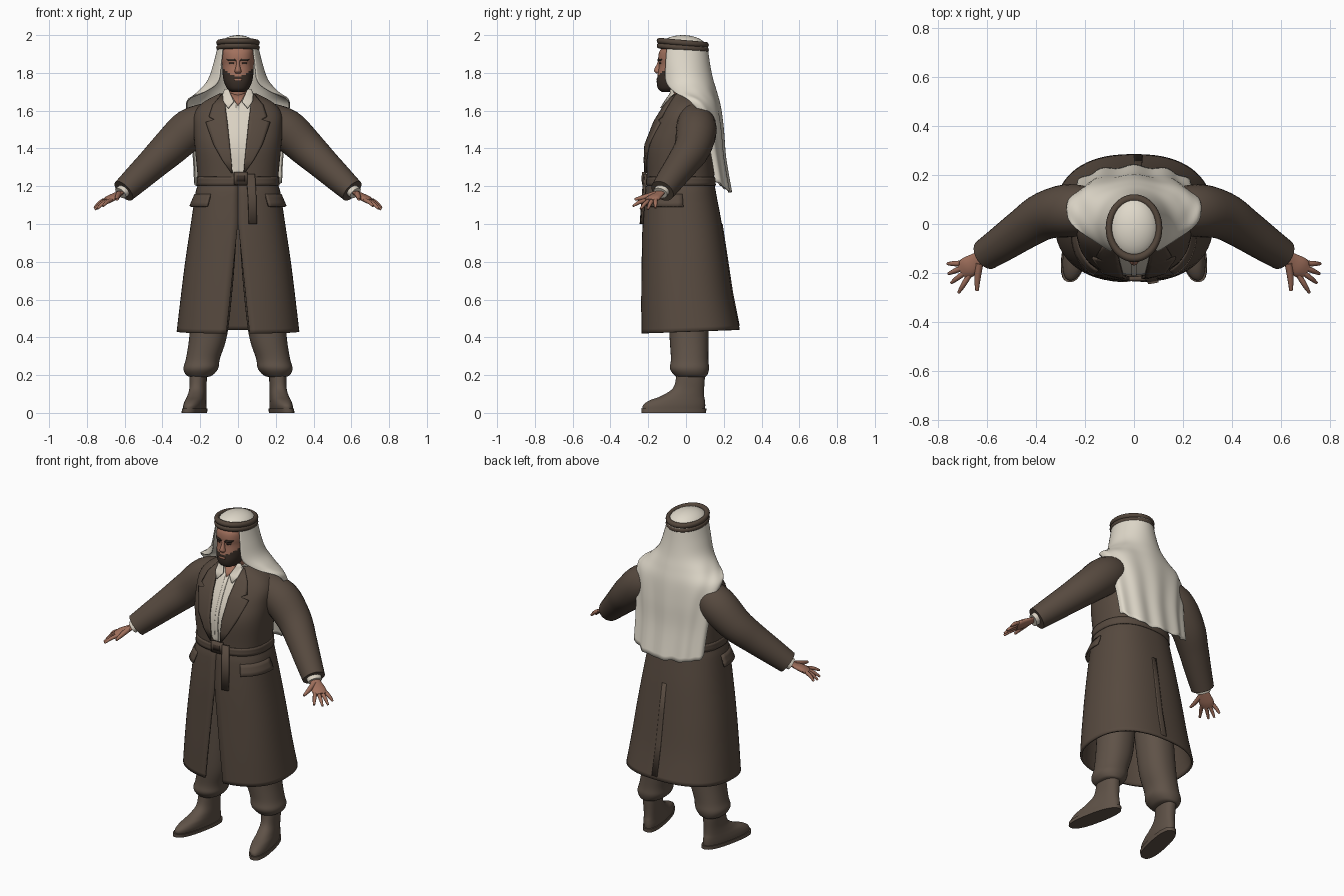
import bpy, math
from mathutils import Vector

cube = bpy.data.objects.get("Cube")
if cube:
    bpy.data.objects.remove(cube, do_unlink=True)


def material(name, r, g, b):
    mat = bpy.data.materials.new(name)
    mat.use_nodes = True
    mat.diffuse_color = (r, g, b, 1)
    shader = mat.node_tree.nodes["Principled BSDF"]
    shader.inputs["Base Color"].default_value = (r, g, b, 1)
    shader.inputs["Roughness"].default_value = 0.9
    return mat


COAT = material("coat brown", .095, .068, .05)
TROUSER = material("trouser brown", .115, .085, .064)
CORD = material("headband brown", .085, .06, .043)
SCARF = material("scarf cream", .74, .69, .59)
SHIRT = material("shirt cream", .70, .64, .54)
SKIN = material("skin", .36, .165, .11)
HAIR = material("dark hair", .04, .027, .02)


def resample(rows, steps=5):
    """Catmull-Rom interpolation of a list of equal-length tuples."""
    out = []
    for i in range(len(rows) - 1):
        quad = (rows[max(i - 1, 0)], rows[i], rows[i + 1], rows[min(i + 2, len(rows) - 1)])
        for k in range(steps):
            t = k / steps
            out.append(tuple(b + .5 * t * (c - a + t * (2*a - 5*b + 4*c - d + t * (3*(b - c) + d - a)))
                             for a, b, c, d in zip(*quad)))
    return out + [tuple(rows[-1])]


def lookup(rows, z):
    """Linear lookup in rows sorted by their first value."""
    if z <= rows[0][0]:
        return rows[0]
    for low, high in zip(rows, rows[1:]):
        if z <= high[0]:
            t = (z - low[0]) / (high[0] - low[0])
            return tuple(a + (b - a) * t for a, b in zip(low, high))
    return rows[-1]


def grid(name, points, mat, closed=False, caps=False, thick=0, angle=40):
    """Skin a list of point rows into one smooth mesh object."""
    width = len(points[0])
    verts = [tuple(p) for row in points for p in row]
    faces = []
    for i in range(len(points) - 1):
        for j in range(width if closed else width - 1):
            k = (j + 1) % width
            faces.append((i*width + j, i*width + k, (i+1)*width + k, (i+1)*width + j))
    if caps:
        faces.append(tuple(reversed(range(width))))
        faces.append(tuple(range(len(verts) - width, len(verts))))
    mesh = bpy.data.meshes.new(name)
    mesh.from_pydata(verts, [], faces)
    mesh.materials.append(mat)
    obj = bpy.data.objects.new(name, mesh)
    bpy.context.collection.objects.link(obj)
    if thick:
        solid = obj.modifiers.new("thickness", "SOLIDIFY")
        solid.thickness, solid.offset = thick, -1
    bpy.ops.object.select_all(action="DESELECT")
    obj.select_set(True)
    bpy.context.view_layer.objects.active = obj
    bpy.ops.object.shade_smooth_by_angle(angle=math.radians(angle))
    return obj


def power(v, e):
    return math.copysign(abs(v) ** e, v)


def ring_point(row, a, n=2.4, off=0):
    """Point at angle a from the front on a ring (z, centre x, half width, front y, back y)."""
    z, cx, rx, front, back = row
    return (cx + (rx + off) * power(math.sin(a), 2 / n),
            (front + back) / 2 - ((back - front) / 2 + off) * power(math.cos(a), 2 / n), z)


def rings(name, rows, mat, n=2.4, count=36):
    return grid(name, [[ring_point(r, j * math.tau / count, n) for j in range(count)]
                       for r in resample(rows)], mat, closed=True, caps=True)


def tube(name, path, mat, flat=1, count=16, ref=(0, 0, 1)):
    """Swept tube through (x, y, z, radius); flat squashes its thickness."""
    path = resample(path, 4)
    points = []
    for i, p in enumerate(path):
        d = (Vector(path[min(i + 1, len(path) - 1)][:3]) - Vector(path[max(i - 1, 0)][:3])).normalized()
        side = d.cross(Vector(ref)).normalized()
        up = d.cross(side) * flat
        points.append([Vector(p[:3]) + p[3] * (side * math.cos(a) + up * math.sin(a))
                       for a in (j * math.tau / count for j in range(count))])
    return grid(name, points, mat, closed=True, caps=True, angle=50)


def strip(name, table, rows, mat, off, thick=.006, s=1, cols=6):
    """Plate lying on the front of a ring table; rows are (z, inner x, outer x)."""
    points = []
    for z, x0, x1 in rows:
        _, _, rx, front, back = lookup(table, z)
        xs = sorted((s * x0, s * x1))
        line = []
        for j in range(cols + 1):
            x = xs[0] + (xs[1] - xs[0]) * j / cols
            depth = max(0, 1 - min(1, abs(x) / rx) ** 2.4) ** (1 / 2.4)
            line.append((x, (front + back) / 2 - (back - front) / 2 * depth - off, z))
        points.append(line)
    return grid(name, points, mat, thick=thick)


# Coat: one open shell, split at the skirt front and at the chest
coat_rows = resample([
    (.43, 0, .325, -.238, .285), (.6, 0, .305, -.238, .25), (.8, 0, .28, -.235, .22),
    (1, 0, .25, -.23, .19), (1.16, 0, .226, -.218, .16), (1.23, 0, .213, -.208, .15),
    (1.4, 0, .228, -.212, .145), (1.5, 0, .235, -.182, .145), (1.58, 0, .232, -.14, .135),
    (1.64, 0, .19, -.102, .115), (1.69, 0, .1, -.07, .075)])
gaps = [(.43, .062), (1, .001), (1.24, .001), (1.28, .036), (1.65, .07), (1.7, .07)]
shell = []
for row in coat_rows:
    start = math.asin((lookup(gaps, row[0])[1] / row[2]) ** 1.2)
    line = [ring_point(row, start + (math.tau - 2 * start) * j / 64) for j in range(65)]
    shell.append([(x, y, z + .07 * y * max(0, 1 - z)) for x, y, z in line])
grid("coat", shell, COAT, thick=.012)


def coat_band(name, z0, z1, a0, a1, off0, off1, count=12):
    rows = []
    for k in range(4):
        t = k / 3
        row = lookup(coat_rows, z0 + (z1 - z0) * t)
        rows.append([ring_point(row, a0 + (a1 - a0) * j / count, off=off0 + (off1 - off0) * t)
                     for j in range(count + 1)])
    return grid(name, rows, COAT, thick=.01)


# Belt, buckle, hanging belt end and the back vent
coat_band("belt", 1.205, 1.25, 0, math.tau, .006, .006, 64)
coat_band("back_vent", .46, 1.0, math.pi - .07, math.pi, .006, .004, 4)
strip("belt_buckle", coat_rows, [(1.21, -.02, .05), (1.275, -.02, .05)], COAT, .024, .02)
strip("buckle_inset", coat_rows, [(1.225, -.008, .036), (1.258, -.008, .036)], HAIR, .026, .004)
strip("belt_end", coat_rows, [(1.0, .058, .1), (1.13, .054, .098), (1.265, .045, .09)], COAT, .018, .012)

# Shirt front, placket and open neck
strip("shirt_front", coat_rows, [(1.22 + .05 * k, -.085, .085) for k in range(10)], SHIRT, -.004)
strip("shirt_placket", coat_rows, [(1.24 + .05 * k, -.011, .011) for k in range(9)], SHIRT, .0)
strip("neck_opening", coat_rows, [(1.63, -.001, .001), (1.65, -.016, .016), (1.69, -.04, .04)], SKIN, .004)
tube("neck", [(0, -.01, 1.58, .058), (0, -.02, 1.68, .058), (0, -.03, 1.77, .06)], SKIN, ref=(0, 1, 0))
tube("collar_stand", [(0, .0, 1.6, .075), (0, -.008, 1.69, .068)], SHIRT, ref=(0, 1, 0))

for s, label in ((1, "left"), (-1, "right")):
    # Lapel with a notch, shirt collar leaf and pocket flap
    strip(label + "_lapel", coat_rows, [(1.27, .03, .036), (1.34, .036, .085), (1.42, .044, .13),
          (1.54, .056, .172), (1.555, .058, .125), (1.57, .06, .155), (1.63, .068, .135),
          (1.685, .068, .09)], COAT, .013, .012, s)
    strip(label + "_collar_leaf", coat_rows, [(1.615, .05, .054), (1.65, .022, .078),
          (1.69, .04, .082), (1.715, .052, .07)], SHIRT, .02, .008, s)
    lo, hi = sorted((s * .62, s * 1.6))
    coat_band(label + "_pocket_flap", 1.095, 1.16, lo, hi, .022, .004)

    # Sleeve and shirt cuff
    tube(label + "_sleeve", [(s * x, y, z, r) for x, y, z, r in (
        (.13, .04, 1.565, .085), (.25, .055, 1.505, .108), (.36, .035, 1.405, .098),
        (.45, -.02, 1.32, .085), (.53, -.075, 1.245, .075), (.605, -.125, 1.175, .065))], COAT, count=24)
    tube(label + "_cuff", [(s * .58, -.11, 1.2, .045), (s * .622, -.137, 1.163, .042)], SHIRT, .8)

    # Hand with spread fingers
    tube(label + "_palm", [(s * .6, -.125, 1.18, .026), (s * .64, -.15, 1.155, .034),
         (s * .675, -.175, 1.135, .043), (s * .7, -.192, 1.12, .036)], SKIN, .42)
    tips = ((.76, -.162, 1.085), (.757, -.203, 1.077), (.745, -.24, 1.08), (.715, -.28, 1.095))
    for k, tip in enumerate(tips):
        shift = .03 - .02 * k
        base = Vector((.69 + shift * .6, -.185 + shift * .8, 1.127))
        mid = base.lerp(Vector(tip), .55) + Vector((0, 0, .005))
        tube(f"{label}_finger_{k + 1}", [(s * p[0], p[1], p[2], r) for p, r in
             ((base, .0115), (mid, .0105), (tip, .006))], SKIN, count=8)
    tube(label + "_thumb", [(s * .63, -.16, 1.16, .016), (s * .638, -.22, 1.143, .013),
         (s * .64, -.272, 1.13, .007)], SKIN, count=8)

    # Bloused trouser leg
    rings(label + "_trouser_leg", [(.19, s * .207, .045, -.045, .1), (.2, s * .204, .07, -.062, .112),
          (.235, s * .197, .092, -.085, .122), (.29, s * .185, .09, -.08, .118),
          (.42, s * .156, .1, -.088, .12), (.7, s * .13, .105, -.1, .12),
          (1, s * .112, .108, -.11, .12)], TROUSER, 2.2)

    # Boot and sole, toes turned outward
    boot = rings(label + "_boot", [(.012, s * .212, .05, -.228, .1), (.04, s * .212, .052, -.228, .102),
                 (.065, s * .212, .05, -.195, .1), (.09, s * .211, .047, -.13, .096),
                 (.13, s * .21, .044, -.07, .096), (.19, s * .21, .045, -.052, .1),
                 (.25, s * .208, .045, -.05, .1)], TROUSER, 2.3)
    sole = rings(label + "_sole", [(0, s * .212, .054, -.235, .106), (.022, s * .212, .055, -.237, .108)],
                 TROUSER, 2.5)
    for part in (boot, sole):
        for v in part.data.vertices:
            v.co.x -= s * .2 * (v.co.y - .03) * max(0, 1 - v.co.z / .3)

# Head, with the beard coloured below a curved line
head_rows = [(1.698, 0, .03, -.125, -.05), (1.715, 0, .056, -.147, 0), (1.75, 0, .073, -.155, .04),
             (1.79, 0, .081, -.15, .06), (1.84, 0, .083, -.143, .07), (1.88, 0, .086, -.147, .075),
             (1.92, 0, .084, -.137, .07), (1.95, 0, .068, -.1, .05)]
head = rings("head", head_rows, SKIN, 2.3, 64)
head.data.materials.append(HAIR)
for face in head.data.polygons:
    c = face.center
    if c.z < 1.782 + 7 * c.x ** 2:
        face.material_index = 1
head_rows = resample(head_rows)
rings("nose", [(1.796, 0, .012, -.156, -.13), (1.808, 0, .018, -.168, -.13), (1.822, 0, .014, -.167, -.13),
               (1.845, 0, .009, -.155, -.13), (1.868, 0, .01, -.147, -.13)], SKIN, 2, 16)
strip("lips", head_rows, [(1.759, -.018, .018), (1.769, -.02, .02)], SKIN, .003)
for s, label in ((1, "left"), (-1, "right")):
    strip(label + "_eyebrow", head_rows, [(1.862, .012, .05), (1.874, .018, .062)], HAIR, .006, .008, s)
    strip(label + "_eye", head_rows, [(1.846, .024, .046), (1.855, .022, .048)], HAIR, .002, .004, s)

# Scarf crown above the headband
crown = []
for k in range(9):
    t = math.radians(89.5) * k / 8
    w, h = math.cos(t), .07 * math.sin(t)
    crown.append((1.93 + h, 0, .103 * w, -.017 - .128 * w, -.017 + .128 * w))
grid("scarf_crown", [[ring_point(r, j * math.tau / 40, 2) for j in range(40)] for r in crown],
     SCARF, closed=True, caps=True)

# Scarf drape: (back z, edge z, half width, centre y, depth, half angle, flatness, fold)
drape = resample([
    (1.17, 1.225, .245, .11, .128, 76, .7, .006), (1.35, 1.38, .252, .09, .118, 77, .7, .005),
    (1.5, 1.55, .268, .06, .137, 82, .75, .004), (1.62, 1.655, .272, .04, .142, 97, .85, .003),
    (1.7, 1.7, .215, .02, .142, 125, .95, .002), (1.77, 1.755, .16, 0, .143, 139, 1, 0),
    (1.85, 1.85, .13, -.01, .137, 136, 1, 0), (1.945, 1.945, .106, -.016, .13, 131, 1, 0)])
cloth = []
for back_z, edge_z, width, cy, depth, half, flat, fold in drape:
    line = []
    for j in range(57):
        u = 2 * j / 56 - 1
        a = u * math.radians(half)
        ripple = fold * math.cos(u * 15)
        line.append((-(width + ripple) * power(math.sin(-a), 1),
                     cy + (depth + ripple) * power(math.cos(a), flat),
                     back_z + (edge_z - back_z) * u * u + ripple * math.sin(u * 9)))
    cloth.append(line[::-1])
grid("scarf_drape", cloth, SCARF, thick=.006, angle=60)

# Double cord headband, tilted to the back
for k, label in ((-1, "lower"), (1, "upper")):
    bpy.ops.mesh.primitive_torus_add(major_radius=.102, minor_radius=.0135, major_segments=48,
                                     minor_segments=12, location=(0, -.017, 1.946 + .013 * k),
                                     rotation=(math.radians(-5), 0, 0))
    cord = bpy.context.object
    cord.name = label + "_headband_cord"
    cord.scale = (1, 1.2, 1.15)
    cord.data.materials.append(CORD)
    bpy.ops.object.shade_smooth_by_angle(angle=math.radians(60))
